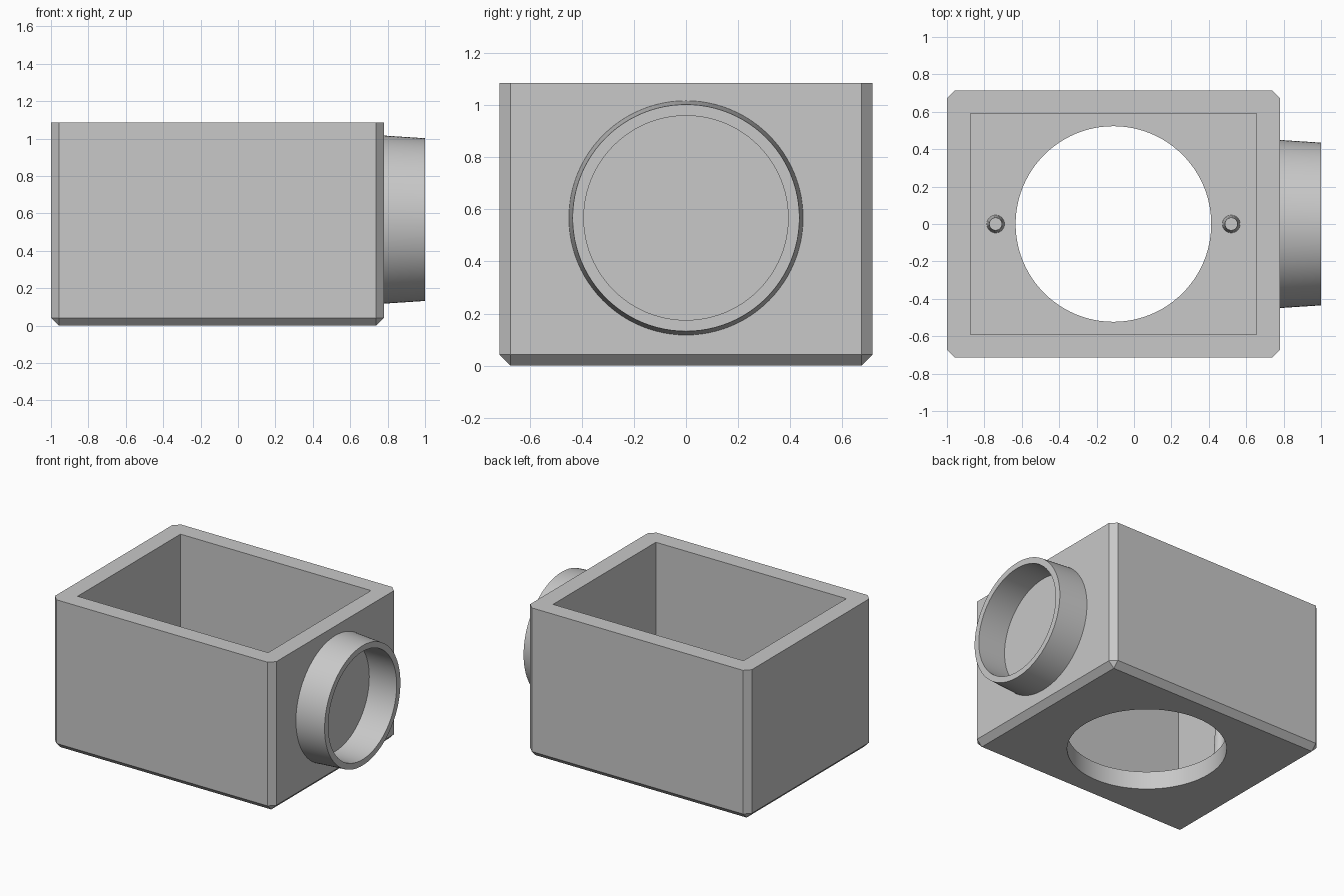
import bpy, bmesh, math
from mathutils import Matrix

if "Cube" in bpy.data.objects:
    bpy.data.objects.remove(bpy.data.objects["Cube"])

grey = bpy.data.materials.new("plain grey")
grey.use_nodes = True
grey.diffuse_color = (0.58, 0.58, 0.58, 1)
grey.node_tree.nodes["Principled BSDF"].inputs["Base Color"].default_value = grey.diffuse_color

LEFT, RIGHT, HALF_Y, HEIGHT = -1.0, 0.78, 0.715, 1.085
WALL, CHAMFER = 0.125, 0.042
MID_X = (LEFT + RIGHT) / 2


def add_object(name, bm):
    bmesh.ops.recalc_face_normals(bm, faces=bm.faces)
    mesh = bpy.data.meshes.new(name)
    bm.to_mesh(mesh)
    bm.free()
    mesh.materials.append(grey)
    obj = bpy.data.objects.new(name, mesh)
    bpy.context.collection.objects.link(obj)
    return obj


def block(x0, x1, half_y, z0, z1):
    bm = bmesh.new()
    size = Matrix.Diagonal((x1 - x0, 2 * half_y, z1 - z0, 1))
    place = Matrix.Translation(((x0 + x1) / 2, 0, (z0 + z1) / 2))
    bmesh.ops.create_cube(bm, size=1, matrix=place @ size)
    return bm


def cone(r1, r2, depth, centre, segments):
    bm = bmesh.new()
    bmesh.ops.create_cone(bm, cap_ends=True, segments=segments, radius1=r1, radius2=r2,
                          depth=depth, matrix=Matrix.Translation(centre))
    return bm


def cut(target, cutter):
    mod = target.modifiers.new("cut", "BOOLEAN")
    mod.operation, mod.solver, mod.object = "DIFFERENCE", "EXACT", cutter
    bpy.context.view_layer.objects.active = target
    bpy.ops.object.modifier_apply(modifier=mod.name)
    bpy.data.objects.remove(cutter)


def smooth(obj):
    bpy.ops.object.select_all(action="DESELECT")
    obj.select_set(True)
    bpy.context.view_layer.objects.active = obj
    bpy.ops.object.shade_smooth_by_angle(angle=math.radians(30))


# Open box, chamfered along every outer edge except the top rim
bm = block(LEFT, RIGHT, HALF_Y, 0, HEIGHT)
edges = [e for e in bm.edges if any(v.co.z < 0.01 for v in e.verts)]
bmesh.ops.bevel(bm, geom=edges, offset=CHAMFER, segments=1, affect="EDGES")
box = add_object("box_body", bm)

# Hollow interior and round opening in the floor
cut(box, add_object("cavity", block(LEFT + WALL, RIGHT - WALL, HALF_Y - WALL, 0.13, HEIGHT + 0.2)))
cut(box, add_object("floor_hole", cone(0.523, 0.523, 0.6, (MID_X, 0, 0), 96)))
smooth(box)

# Tapered tube collar on the side wall, with a blind straight bore
profile = [(RIGHT - 0.01, 0.45), (1.0, 0.435), (1.0, 0.392), (RIGHT - 0.01, 0.392)]
bm = bmesh.new()
verts = [bm.verts.new((x, 0, r)) for x, r in profile]
ring = [bm.edges.new((verts[i], verts[(i + 1) % 4])) for i in range(4)]
bmesh.ops.spin(bm, geom=verts + ring, cent=(0, 0, 0), axis=(1, 0, 0),
               angle=math.tau, steps=96, use_merge=True)
bmesh.ops.remove_doubles(bm, verts=bm.verts, dist=0.0001)
bmesh.ops.translate(bm, verts=bm.verts, vec=(0, 0, 0.567))
smooth(add_object("tube_collar", bm))

# Tapered locating pegs standing on the floor either side of the opening
for name, side in (("left_peg", 1), ("right_peg", -1)):
    smooth(add_object(name, cone(0.048, 0.034, 0.28, (MID_X + side * 0.63, 0, 0.26), 32)))
